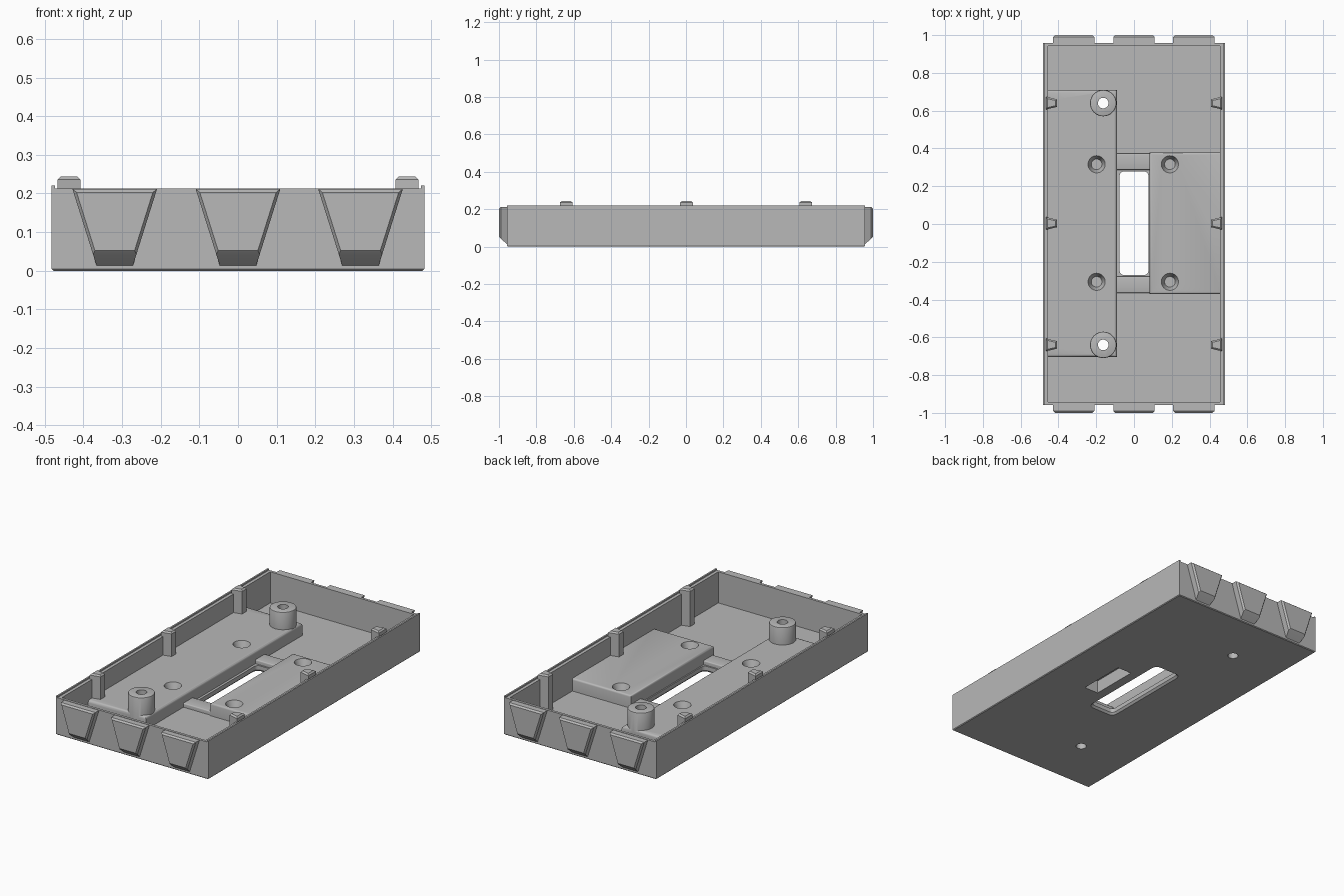
import bpy, bmesh, math

if "Cube" in bpy.data.objects:
    bpy.data.objects.remove(bpy.data.objects["Cube"])

grey = bpy.data.materials.new("plain_grey")
grey.diffuse_color = (0.48, 0.48, 0.48, 1)
grey.use_nodes = True
grey.node_tree.nodes["Principled BSDF"].inputs["Base Color"].default_value = grey.diffuse_color

FLOOR, DECK, RIM = 0.035, 0.107, 0.213


def finish(name, bm):
    bmesh.ops.recalc_face_normals(bm, faces=bm.faces)
    me = bpy.data.meshes.new(name)
    bm.to_mesh(me)
    bm.free()
    me.materials.append(grey)
    ob = bpy.data.objects.new(name, me)
    bpy.context.collection.objects.link(ob)
    return ob


def loft(name, low, z0, high, z1, bevel=0, segments=3, where="top"):
    """Solid between two matching outlines, optionally bevelled round one end."""
    bm = bmesh.new()
    a = [bm.verts.new((x, y, z0)) for x, y in low]
    b = [bm.verts.new((x, y, z1)) for x, y in high]
    bm.faces.new(a[::-1])
    bm.faces.new(b)
    n = len(a)
    for i in range(n):
        j = (i + 1) % n
        bm.faces.new((a[i], a[j], b[j], b[i]))
    if bevel:
        z = z1 if where == "top" else z0
        edges = [e for e in bm.edges if all(abs(v.co.z - z) < 1e-5 for v in e.verts)]
        bmesh.ops.bevel(bm, geom=edges, offset=bevel, segments=segments,
                        profile=0.5, affect='EDGES')
    return finish(name, bm)


def rect(x0, x1, y0, y1):
    return [(x0, y0), (x1, y0), (x1, y1), (x0, y1)]


def round_rect(w, h, r, cy=0.0, n=5):
    pts = []
    for k, (sx, sy) in enumerate([(1, 1), (-1, 1), (-1, -1), (1, -1)]):
        for i in range(n + 1):
            t = math.pi / 2 * (k + i / n)
            pts.append((sx * (w - r) + r * math.cos(t), cy + sy * (h - r) + r * math.sin(t)))
    return pts


def circle(x, y, r, n=32):
    return [(x + r * math.cos(2 * math.pi * i / n), y + r * math.sin(2 * math.pi * i / n))
            for i in range(n)]


def block(name, x0, x1, y0, y1, z0, z1, **kw):
    return loft(name, rect(x0, x1, y0, y1), z0, rect(x0, x1, y0, y1), z1, **kw)


def cylinder(name, x, y, r, z0, z1, r2=None, **kw):
    return loft(name, circle(x, y, r), z0, circle(x, y, r2 or r), z1, **kw)


def combine(target, part, op):
    mod = target.modifiers.new(op, 'BOOLEAN')
    mod.operation, mod.object, mod.solver = op, part, 'EXACT'
    bpy.context.view_layer.objects.active = target
    bpy.ops.object.modifier_apply(modifier=mod.name)
    bpy.data.objects.remove(part)


# Open tray with thin end walls and thicker side walls
tray = block("tray", -0.482, 0.482, -0.957, 0.957, 0, 0.221,
             bevel=0.004, segments=1, where="bottom")
combine(tray, block("cavity", -0.455, 0.455, -0.942, 0.942, FLOOR, 0.3), 'DIFFERENCE')
# Ledge inside the thin outer lip of the side walls
combine(tray, block("ledge", -0.473, 0.473, -1.1, 1.1, RIM, 0.3), 'DIFFERENCE')

adds, cuts = [], []
# Raised decks and the lower step between them
adds.append(block("left_deck", -0.476, -0.09, -0.705, 0.71, 0.02, DECK, bevel=0.014))
adds.append(block("right_deck", 0.083, 0.476, -0.37, 0.378, 0.02, DECK, bevel=0.01))
for y0, y1, name in [(-0.365, -0.278, "front_step"), (0.287, 0.373, "back_step")]:
    adds.append(block(name, -0.11, 0.10, y0, y1, 0.018, 0.058, bevel=0.006))

# Screw bosses
for y in (-0.64, 0.64):
    adds.append(cylinder("boss", -0.163, y, 0.07, 0.015, 0.207, bevel=0.006, segments=2))
    cuts.append(cylinder("boss_hole", -0.163, y, 0.028, -0.1, 0.3))

# Tapered locating posts along both side walls
for s in (-1, 1):
    for y in (-0.64, 0.003, 0.64):
        pts = [(s * 0.467, y - 0.034), (s * 0.408, y - 0.02),
               (s * 0.408, y + 0.02), (s * 0.467, y + 0.034)]
        if s < 0:
            pts.reverse()
        adds.append(loft("post", pts, 0.022, pts, 0.244, bevel=0.008, segments=1))


# Wedge-shaped tabs on both ends
def half_width(z):
    return 0.046 + 0.063 * (z - 0.01) / 0.2


for end in (-1, 1):
    for x in (-0.319, 0, 0.317):
        bm = bmesh.new()
        for y, zs, inset in [(0.95, (0.008, 0.211), 0), (0.99, (0.042, 0.211), 0),
                             (1.0, (0.052, 0.203), 0.008)]:
            for z in zs:
                for s in (-1, 1):
                    bm.verts.new((x + s * (half_width(z) - inset), end * y, z))
        bmesh.ops.convex_hull(bm, input=bm.verts)
        bmesh.ops.dissolve_limit(bm, angle_limit=0.01, verts=bm.verts, edges=bm.edges)
        adds.append(finish("tab", bm))

# Blind countersunk recesses in the decks
for x in (-0.198, 0.19):
    for y in (-0.306, 0.316):
        cuts.append(cylinder("recess", x, y, 0.028, 0.06, DECK + 0.004, r2=0.047))

# Central slot with an eased lower edge, and the pocket underneath
slot = round_rect(0.076, 0.274, 0.022, 0.004)
cuts.append(loft("slot", slot, -0.1, slot, 0.3))
cuts.append(loft("slot_chamfer", round_rect(0.096, 0.294, 0.042, 0.004), -0.01, slot, 0.011))
cuts.append(block("pocket", 0.14, 0.23, -0.14, 0.14, -0.1, 0.075))

for part in adds:
    combine(tray, part, 'UNION')
for part in cuts:
    combine(tray, part, 'DIFFERENCE')

# Smooth the round parts, keep hard edges
bpy.ops.object.select_all(action='DESELECT')
tray.select_set(True)
bpy.context.view_layer.objects.active = tray
tray.data.materials.clear()
tray.data.materials.append(grey)
bpy.ops.object.shade_smooth_by_angle(angle=math.radians(32))
